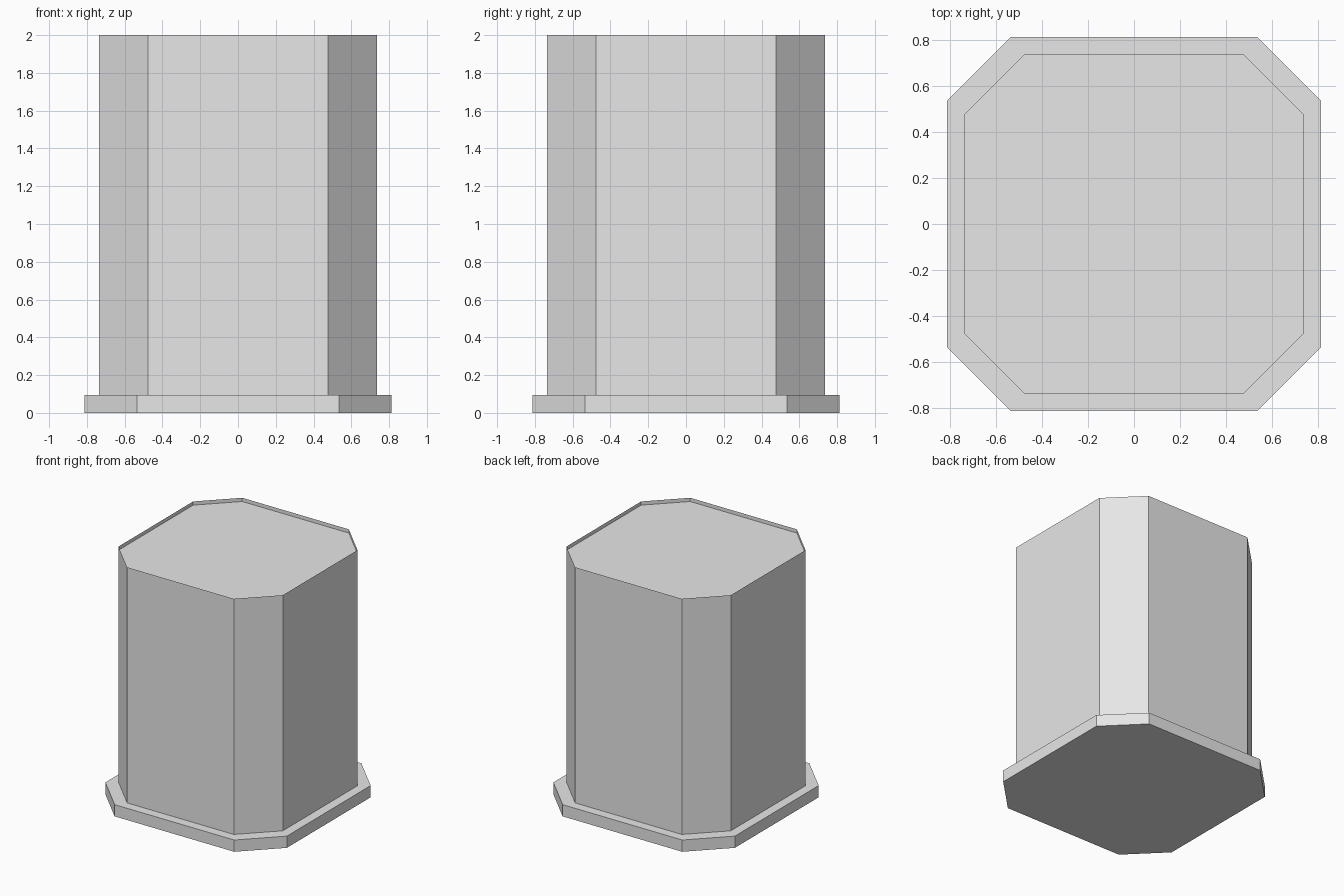
import bpy
import bmesh

if "Cube" in bpy.data.objects:
    bpy.data.objects.remove(bpy.data.objects["Cube"])

grey = bpy.data.materials.new("light grey")
grey.diffuse_color = (0.8, 0.8, 0.8, 1)
grey.use_nodes = True
grey.node_tree.nodes["Principled BSDF"].inputs["Base Color"].default_value = grey.diffuse_color


def chamfered_square(half, corner, z):
    """Eight points of a square with cut corners, anticlockwise."""
    quarter = [(half, -corner), (half, corner)]
    points = []
    for _ in range(4):
        points += [(x, y, z) for x, y in quarter]
        quarter = [(-y, x) for x, y in quarter]
    return points


def add_object(name, bm):
    mesh = bpy.data.meshes.new(name)
    bm.to_mesh(mesh)
    bm.free()
    mesh.materials.append(grey)
    bpy.context.collection.objects.link(bpy.data.objects.new(name, mesh))


def prism(name, half, corner, z0, z1, top_z):
    """Eight-sided block; a top_z below z1 sinks the top inside thin walls."""
    bm = bmesh.new()
    low = [bm.verts.new(p) for p in chamfered_square(half, corner, z0)]
    high = [bm.verts.new(p) for p in chamfered_square(half, corner, z1)]
    for i in range(8):
        j = (i + 1) % 8
        bm.faces.new((low[i], low[j], high[j], high[i]))
    bm.faces.new(low[::-1])
    if top_z < z1:
        high = [bm.verts.new(p) for p in chamfered_square(half, corner, top_z)]
    bm.faces.new(high)
    add_object(name, bm)


# Wide foot plate
prism("base_plate", 0.812, 0.535, 0.0, 0.095, 0.095)
# Tall column with a slightly sunken top
prism("column", 0.735, 0.477, 0.095, 2.0, 1.97)
